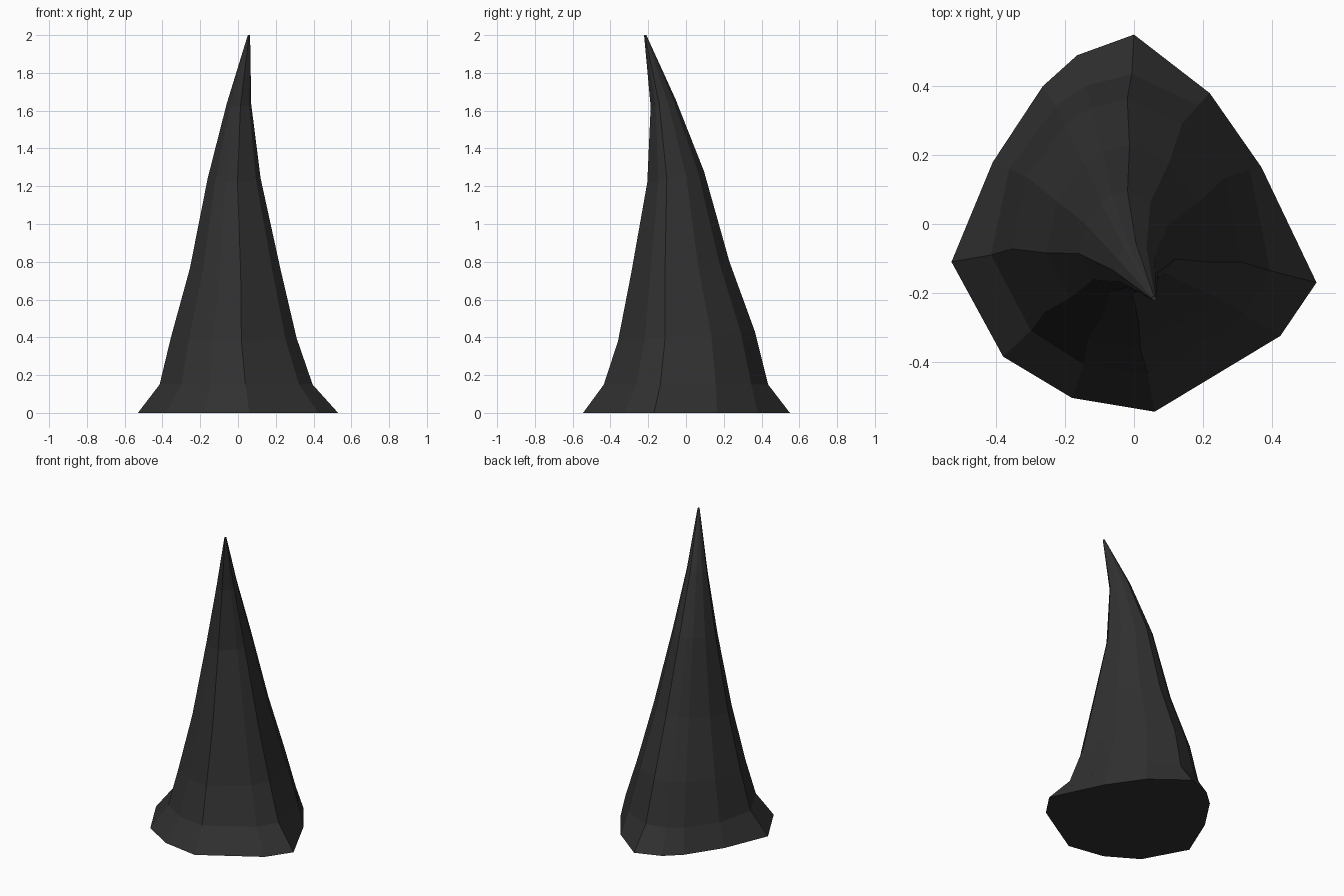
import bpy, bmesh, math

if "Cube" in bpy.data.objects:
    bpy.data.objects.remove(bpy.data.objects["Cube"])

# Irregular twelve-sided footprint, counter-clockwise
BASE = [(0.53, -0.17), (0.37, 0.165), (0.22, 0.38), (0.0, 0.55),
        (-0.165, 0.49), (-0.265, 0.40), (-0.41, 0.18), (-0.53, -0.11),
        (-0.38, -0.385), (-0.18, -0.505), (0.06, -0.545), (0.425, -0.325)]

# Rings: x min, x max, y min, y max, z at front, z at back, roundness
RINGS = [(-0.53, 0.53, -0.545, 0.55, 0.0, 0.0, 0.0),
         (-0.415, 0.395, -0.435, 0.435, 0.15, 0.15, 0.6),
         (-0.355, 0.31, -0.36, 0.365, 0.38, 0.43, 0.6),
         (-0.255, 0.225, -0.29, 0.23, 0.74, 0.80, 0.6),
         (-0.16, 0.12, -0.205, 0.095, 1.22, 1.28, 0.6),
         (-0.06, 0.07, -0.187, -0.055, 1.62, 1.66, 0.6),
         (0.052, 0.064, -0.222, -0.210, 2.0, 2.0, 1.0)]


def ring_points(x0, x1, y0, y1, z_front, z_back, roundness):
    pts = []
    for bx, by in BASE:
        length = math.hypot(bx, by)
        k = (1 - roundness) + roundness * 0.54 / length
        pts.append((bx * k, by * k))
    xs, ys = [p[0] for p in pts], [p[1] for p in pts]
    out = []
    for px, py in pts:
        u = (px - min(xs)) / (max(xs) - min(xs))
        v = (py - min(ys)) / (max(ys) - min(ys))
        out.append((x0 + u * (x1 - x0), y0 + v * (y1 - y0),
                    z_front + v * (z_back - z_front)))
    return out


# Bent spike: loft the rings and cap both ends
bm = bmesh.new()
loops = [[bm.verts.new(p) for p in ring_points(*r)] for r in RINGS]
n = len(BASE)
for low, high in zip(loops, loops[1:]):
    for i in range(n):
        j = (i + 1) % n
        bm.faces.new((low[i], low[j], high[j], high[i]))
bm.faces.new(loops[0][::-1])
bm.faces.new(loops[-1])
bmesh.ops.recalc_face_normals(bm, faces=bm.faces)

mesh = bpy.data.meshes.new("rock_spike")
bm.to_mesh(mesh)
bm.free()
spike = bpy.data.objects.new("rock_spike", mesh)
bpy.context.collection.objects.link(spike)

# Dark stone
stone = bpy.data.materials.new("dark_stone")
stone.diffuse_color = (0.03, 0.03, 0.03, 1)
stone.use_nodes = True
stone.node_tree.nodes["Principled BSDF"].inputs["Base Color"].default_value = stone.diffuse_color
mesh.materials.append(stone)
